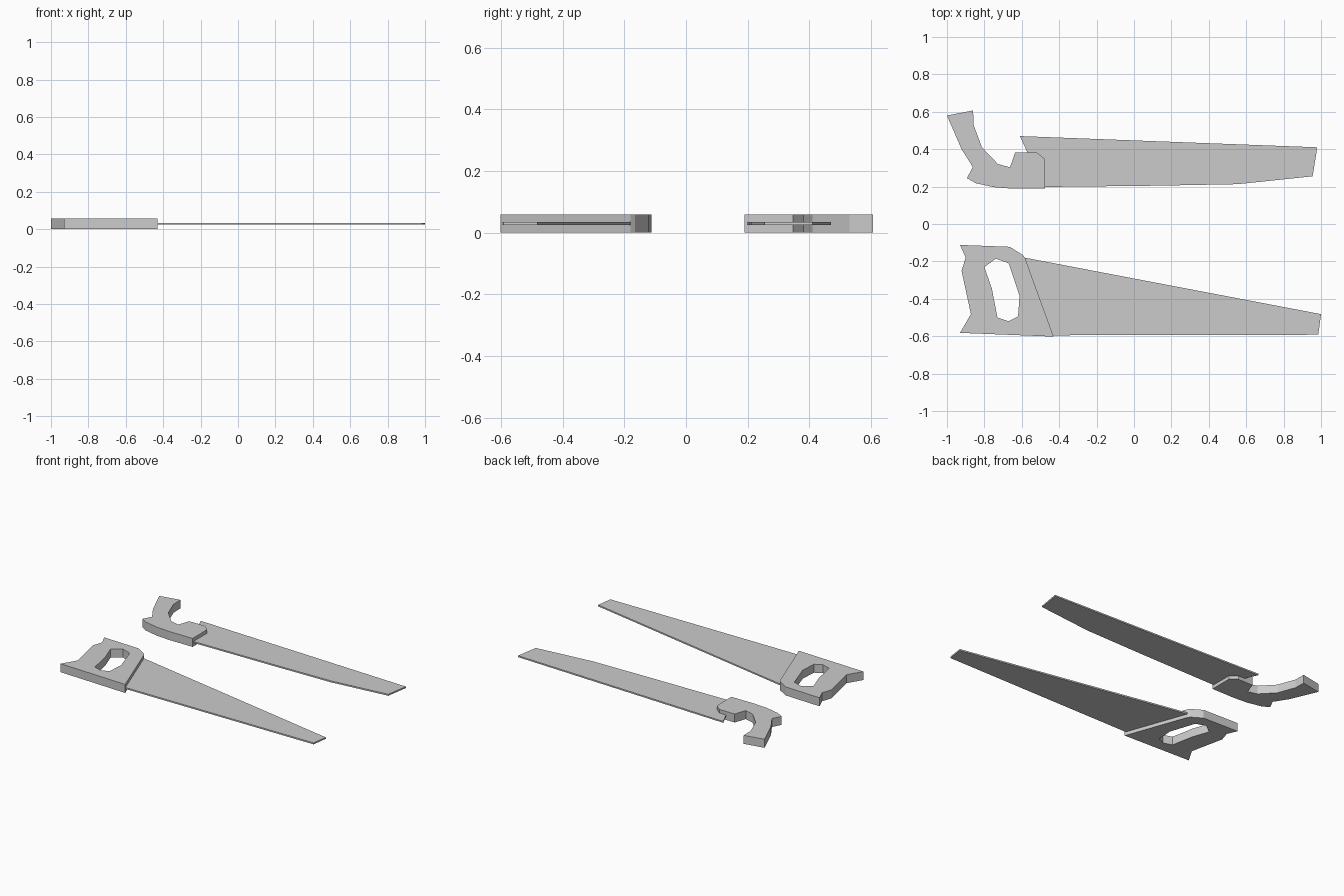
import bpy

if "Cube" in bpy.data.objects:
    bpy.data.objects.remove(bpy.data.objects["Cube"])

HANDLE_T = 0.058   # handle thickness
BLADE_T = 0.01     # blade thickness


def plate(name, loops, thickness):
    """Flat slab from closed outlines (later loops are holes), centred in the handle height."""
    curve = bpy.data.curves.new(name, 'CURVE')
    curve.dimensions = '2D'
    curve.fill_mode = 'BOTH'
    curve.extrude = thickness / 2
    for pts in loops:
        s = curve.splines.new('POLY')
        s.points.add(len(pts) - 1)
        for p, (x, y) in zip(s.points, pts):
            p.co = (x, y, 0, 1)
        s.use_cyclic_u = True
    obj = bpy.data.objects.new(name, curve)
    bpy.context.collection.objects.link(obj)
    obj.location.z = HANDLE_T / 2
    bpy.ops.object.select_all(action='DESELECT')
    obj.select_set(True)
    bpy.context.view_layer.objects.active = obj
    bpy.ops.object.convert(target='MESH')
    bpy.ops.object.shade_flat()
    return obj


# Panel saw: closed handle with grip opening
grip_outline = [(-.93, -.112), (-.665, -.122), (-.595, -.165), (-.583, -.18),
                (-.43, -.602), (-.93, -.582), (-.872, -.482), (-.922, -.25), (-.9, -.18)]
grip_opening = [(-.738, -.185), (-.67, -.21), (-.612, -.385), (-.62, -.495),
                (-.67, -.52), (-.73, -.5), (-.76, -.345), (-.8, -.23)]
plate("panel_saw_handle", [grip_outline, grip_opening], HANDLE_T)

# Panel saw: tapered blade
plate("panel_saw_blade", [[(-.585, -.18), (1, -.482), (.985, -.592), (-.435, -.595)]], BLADE_T)

# Pistol-grip saw: open curved handle
pistol_outline = [(-.86, .607), (-1, .58), (-.922, .4), (-.862, .305), (-.893, .245),
                  (-.845, .218), (-.75, .197), (-.65, .189), (-.475, .189), (-.475, .347),
                  (-.52, .383), (-.635, .383), (-.663, .303), (-.727, .32),
                  (-.813, .41), (-.858, .53)]
plate("pistol_saw_handle", [pistol_outline], HANDLE_T)

# Pistol-grip saw: blade with upswept toe
pistol_blade = [(-.61, .47), (.13, .442), (.98, .41), (.955, .255), (.555, .213),
                (.13, .205), (-.485, .198)]
plate("pistol_saw_blade", [pistol_blade], BLADE_T)
